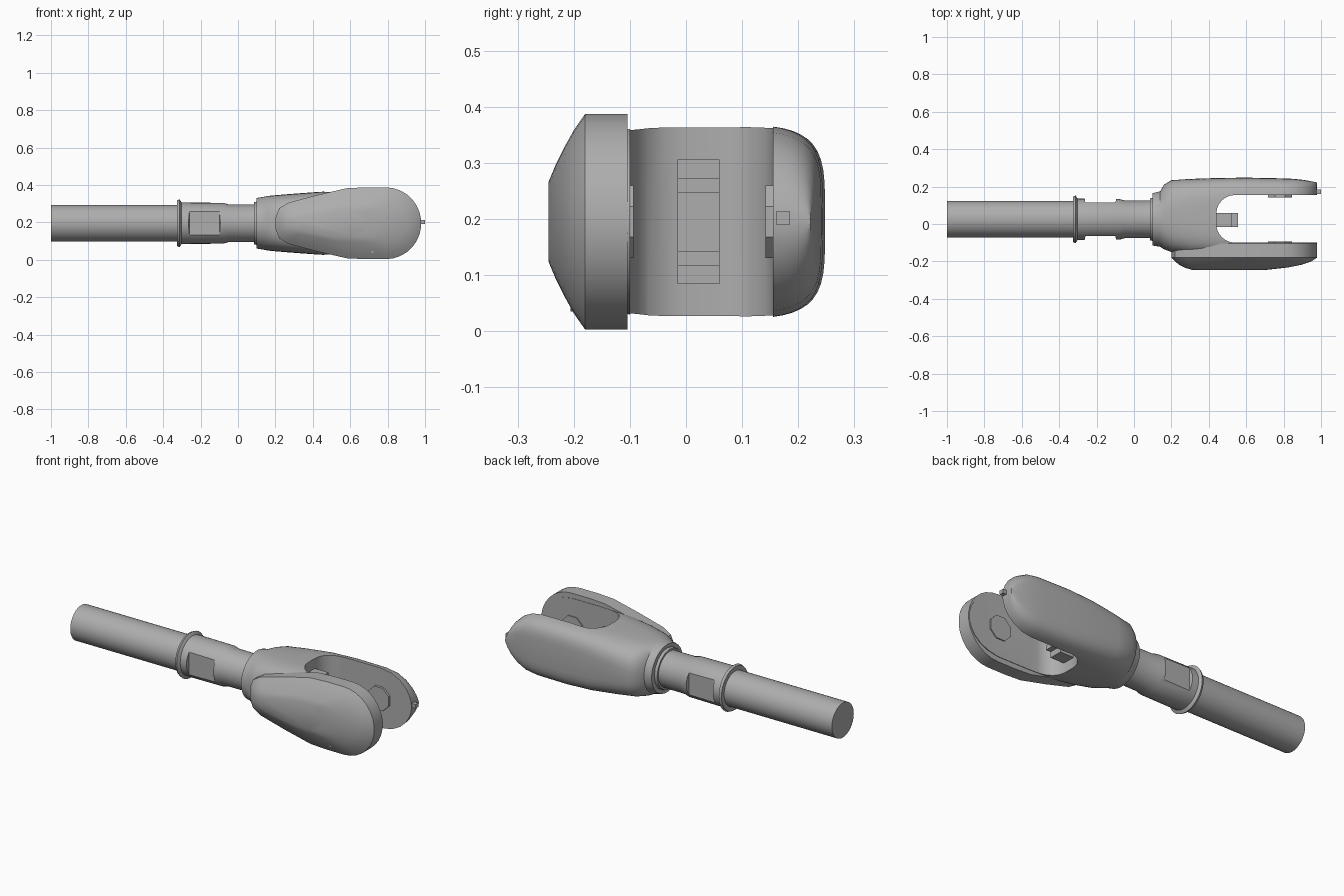
import bpy, bmesh, math
from mathutils import Vector

if "Cube" in bpy.data.objects:
    bpy.data.objects.remove(bpy.data.objects["Cube"], do_unlink=True)

YC, ZC = 0.025, 0.195   # shaft axis

steel = bpy.data.materials.new("grey steel")
steel.use_nodes = True
GREY = (0.42, 0.42, 0.42, 1)
steel.diffuse_color = GREY
steel.node_tree.nodes["Principled BSDF"].inputs["Base Color"].default_value = GREY


def loft(name, rings):
    """Skin a list of equal-length point rings and cap both ends."""
    bm = bmesh.new()
    loops = [[bm.verts.new(p) for p in ring] for ring in rings]
    n = len(loops[0])
    for a, b in zip(loops, loops[1:]):
        for i in range(n):
            bm.faces.new((a[i], a[(i + 1) % n], b[(i + 1) % n], b[i]))
    bm.faces.new(loops[0])
    bm.faces.new(loops[-1])
    bmesh.ops.recalc_face_normals(bm, faces=bm.faces)
    mesh = bpy.data.meshes.new(name)
    bm.to_mesh(mesh)
    bm.free()
    ob = bpy.data.objects.new(name, mesh)
    bpy.context.collection.objects.link(ob)
    mesh.materials.append(steel)
    return ob


def lathe(name, profile, sides=32):
    """Turn (x, radius) points around the shaft axis."""
    turns = [math.tau * i / sides for i in range(sides)]
    return loft(name, [[(x, YC + r * math.cos(t), ZC + r * math.sin(t)) for t in turns]
                       for x, r in profile])


def box(name, lo, hi):
    rings = [[(x, lo[1], lo[2]), (x, hi[1], lo[2]), (x, hi[1], hi[2]), (x, lo[1], hi[2])]
             for x in (lo[0], hi[0])]
    return loft(name, rings)


def activate(ob):
    bpy.ops.object.select_all(action='DESELECT')
    ob.select_set(True)
    bpy.context.view_layer.objects.active = ob


def cut(ob, cutter):
    mod = ob.modifiers.new("cut", 'BOOLEAN')
    mod.operation, mod.solver, mod.object = 'DIFFERENCE', 'EXACT', cutter
    activate(ob)
    bpy.ops.object.modifier_apply(modifier=mod.name)
    bpy.data.objects.remove(cutter, do_unlink=True)


def smooth(ob, angle=32):
    activate(ob)
    bpy.ops.object.shade_smooth_by_angle(angle=math.radians(angle))


# Plain rod
smooth(lathe("rod", [(-1, 0.098), (-0.3, 0.098)], 40))

# Threaded sleeve with flange and two wrench flats
sleeve = lathe("sleeve", [(-0.325, 0.09), (-0.325, 0.122), (-0.312, 0.128), (-0.302, 0.111),
                          (-0.08, 0.109), (-0.05, 0.101), (0.12, 0.1)])
for side in (-1, 1):
    near, far = YC + side * 0.09, YC + side * 0.2
    flat = [[(-0.28, far, z), (-0.26, near, z), (-0.1, near, z), (-0.07, far, z)]
            for z in (0, 0.4)]
    cut(sleeve, loft("flat_cutter", flat))
smooth(sleeve)

# Seal ring at the mouth of the fork
smooth(lathe("seal_ring", [(0.085, 0.09), (0.085, 0.112), (0.11, 0.118)], 16))


def section(x, y0, y1, half, power, n=48):
    """Rounded-square cross-section of the fork."""
    pts = []
    for i in range(n):
        c, s = math.cos(math.tau * i / n), math.sin(math.tau * i / n)
        u = math.copysign(abs(c) ** (2 / power), c)
        v = math.copysign(abs(s) ** (2 / power), s)
        pts.append((x, (y0 + y1) / 2 + u * (y1 - y0) / 2, ZC + v * half))
    return pts


# Fork body, round at the collar and squarer towards the nose
rings = [section(*row) for row in (
    (0.1, -0.115, 0.165, 0.135, 2), (0.14, -0.122, 0.175, 0.142, 2.1),
    (0.16, -0.135, 0.21, 0.146, 2.4), (0.2, -0.15, 0.234, 0.15, 2.8),
    (0.3, -0.165, 0.241, 0.158, 3.3), (0.45, -0.17, 0.246, 0.169, 4),
    (0.6, -0.17, 0.248, 0.173, 4.3), (0.79, -0.17, 0.244, 0.173, 4.3))]
for deg in (20, 38, 54, 68, 79, 86):
    a = math.radians(deg)
    rings.append(section(0.79 + 0.188 * math.sin(a), -0.16, 0.244 - 0.022 * math.sin(a) ** 2,
                         0.173 * math.cos(a), 4.3))
fork = loft("fork_body", rings)

# Slot with a rounded inner end
LOW, HIGH, BACK, R = -0.1, 0.155, 0.44, 0.1
outline = [(1.2, LOW)]
for cy, start in ((LOW + R, 270), (HIGH - R, 180)):
    for k in range(7):
        a = math.radians(start - 15 * k)
        outline.append((BACK + R + R * math.cos(a), cy + R * math.sin(a)))
outline.append((1.2, HIGH))
cut(fork, loft("slot_cutter", [[(x, y, z) for x, y in outline] for z in (-0.2, 0.6)]))
smooth(fork)

# Domed front cheek with a teardrop outline
upper = [(0.2, 0.03), (0.22, 0.08), (0.27, 0.11), (0.42, 0.15), (0.58, 0.187), (0.68, 0.192)]
upper += [(0.79 + 0.19 * math.sin(math.radians(d)), 0.192 * math.cos(math.radians(d)))
          for d in range(0, 90, 12)]
teardrop = upper + [(x, -h) for x, h in reversed(upper)]


def cheek_ring(y, scale, left, right):
    width = (0.78 - left - right) / 0.78
    return [(0.2 + left + (x - 0.2) * width, y, ZC + h * scale) for x, h in teardrop]


cheek = loft("front_cheek", [cheek_ring(*row) for row in (
    (-0.104, 1, 0, 0), (-0.18, 1, 0, 0), (-0.2, 0.85, 0.02, 0.03),
    (-0.217, 0.69, 0.04, 0.08), (-0.233, 0.52, 0.07, 0.16), (-0.245, 0.37, 0.11, 0.27))])
smooth(cheek)

# Bracket inside the slot: a web with an upper and a lower stepped jaw
box("bracket_web", (0.42, -0.015, 0.13), (0.49, 0.06, 0.255))
for name, side in (("lower", -1), ("upper", 1)):
    def band(a, b):
        return sorted((ZC + side * a, ZC + side * b))
    z0, z1 = band(0.052, 0.078)
    box(name + "_jaw", (0.42, -0.015, z0), (0.555, 0.06, z1))
    z0, z1 = band(0.076, 0.111)
    box(name + "_jaw_step", (0.42, -0.015, z0), (0.525, 0.06, z1))

# Shallow pin bosses on the inner faces
for name, y0, y1 in (("front_boss", -0.11, -0.094), ("back_boss", 0.142, 0.165)):
    corners = [math.tau * (i + 0.5) / 8 for i in range(8)]
    loft(name, [[(0.78 + 0.07 * math.cos(t), y, ZC + 0.07 * math.sin(t)) for t in corners]
                for y in (y0, y1)])

# Small nub on the back nose and a stud on the front cheek
box("nose_nub", (0.95, 0.16, 0.19), (1.0, 0.185, 0.213))
stud = [Vector((0.02, 0, 0)), Vector((0, 0, 0.02)), Vector((-0.02, 0, 0)), Vector((0, 0, -0.02))]
loft("cheek_stud", [[p + Vector((0.72, y, 0.055)) for p in stud] for y in (-0.206, -0.17)])
